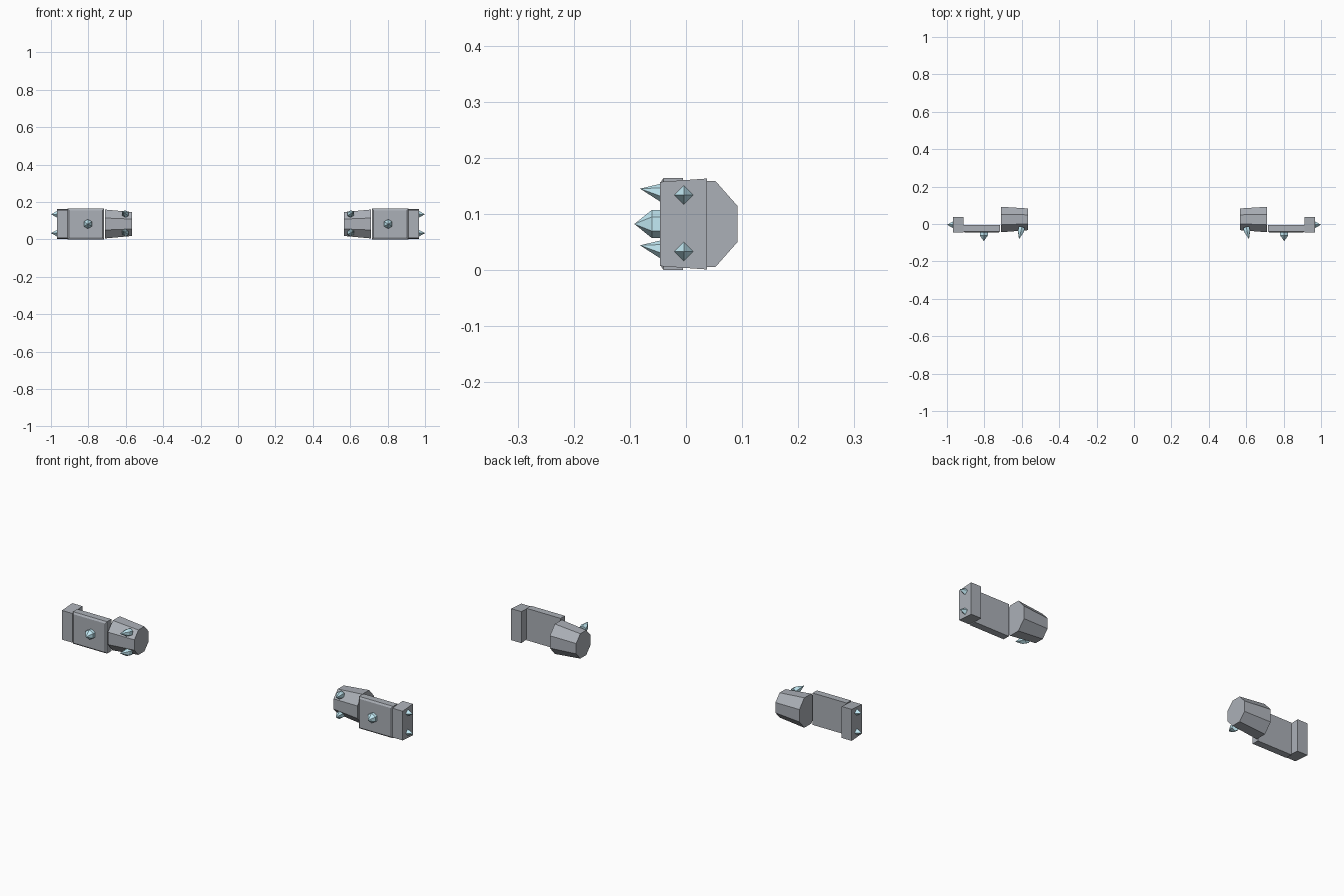
import bpy, bmesh, math
from mathutils import Vector, Matrix

if "Cube" in bpy.data.objects:
    bpy.data.objects.remove(bpy.data.objects["Cube"])


def material(name, color):
    mat = bpy.data.materials.new(name)
    mat.diffuse_color = (*color, 1)
    mat.use_nodes = True
    mat.node_tree.nodes["Principled BSDF"].inputs["Base Color"].default_value = mat.diffuse_color
    return mat


spike_mat = material("pale_blue", (0.55, 0.83, 0.92))
body_mat = material("steel_grey", (0.41, 0.435, 0.475))


def finish(name, bm, mat):
    """Make a flat-shaded object mirrored to the other arm."""
    bmesh.ops.recalc_face_normals(bm, faces=bm.faces)
    mesh = bpy.data.meshes.new(name)
    bm.to_mesh(mesh)
    bm.free()
    obj = bpy.data.objects.new(name, mesh)
    bpy.context.collection.objects.link(obj)
    mesh.materials.append(mat)
    obj.modifiers.new("other_arm", 'MIRROR').use_mirror_merge = False
    return obj


def loft(name, rings, mat=body_mat):
    """Skin a list of equal-sized point rings and cap both ends."""
    bm = bmesh.new()
    loops = [[bm.verts.new(p) for p in ring] for ring in rings]
    n = len(loops[0])
    for a, b in zip(loops, loops[1:]):
        for i in range(n):
            j = (i + 1) % n
            bm.faces.new((a[i], a[j], b[j], b[i]))
    bm.faces.new(loops[0])
    bm.faces.new(loops[-1])
    return finish(name, bm, mat)


def octagon(x, cy, cz, ry, rz):
    k = 1 / math.cos(math.pi / 8)
    angles = [math.pi / 8 + i * math.pi / 4 for i in range(8)]
    return [(x, cy + ry * k * math.cos(a), cz + rz * k * math.sin(a)) for a in angles]


def rect(y, x0, x1, z0, z1):
    return [(x0, y, z0), (x1, y, z0), (x1, y, z1), (x0, y, z1)]


def spike(name, base, tip, radius, sides, collar=0.0):
    """Pointed cone from base to tip, with an optional straight collar."""
    base, tip = Vector(base), Vector(tip)
    axis = tip - base
    rot = axis.to_track_quat('Z', 'X').to_matrix().to_4x4()
    bm = bmesh.new()
    ring = [(radius * math.cos(2 * math.pi * i / sides),
             radius * math.sin(2 * math.pi * i / sides)) for i in range(sides)]
    low = [bm.verts.new((x, y, 0)) for x, y in ring]
    bm.faces.new(low)
    if collar:
        top = [bm.verts.new((x, y, collar)) for x, y in ring]
        for i in range(sides):
            j = (i + 1) % sides
            bm.faces.new((low[i], low[j], top[j], top[i]))
        low = top
    apex = bm.verts.new((0, 0, axis.length))
    for i in range(sides):
        bm.faces.new((low[i], low[(i + 1) % sides], apex))
    bm.transform(Matrix.Translation(base) @ rot)
    return finish(name, bm, spike_mat)


# tapered octagonal wrist cuff
loft("wrist_cuff", [octagon(0.567, 0.025, 0.082, 0.058, 0.064),
                    octagon(0.71, 0.024, 0.082, 0.068, 0.077)])

# plate over the back of the hand, chamfered around its front
loft("hand_plate", [rect(-0.046, 0.725, 0.903, 0.009, 0.155),
                    rect(-0.040, 0.717, 0.911, 0.0, 0.164),
                    rect(-0.005, 0.717, 0.911, 0.0, 0.164)])

# knuckle block, slightly narrower toward the front
loft("knuckle_block", [rect(-0.046, 0.911, 0.969, 0.007, 0.157),
                       rect(0.037, 0.911, 0.969, 0.001, 0.163)])

# spike in the middle of the plate
spike("plate_spike", (0.803, -0.04, 0.082), (0.803, -0.092, 0.082), 0.025, 6, collar=0.021)

# paired spikes on the knuckles and the cuff
for z in (0.0, 0.101):
    spike("knuckle_spike", (0.967, -0.004, 0.033 + z), (1.0, -0.004, 0.033 + z), 0.018, 4)
    spike("cuff_spike", (0.600, -0.018, 0.033 + z), (0.615, -0.082, 0.044 + z), 0.0185, 6,
          collar=0.022)
